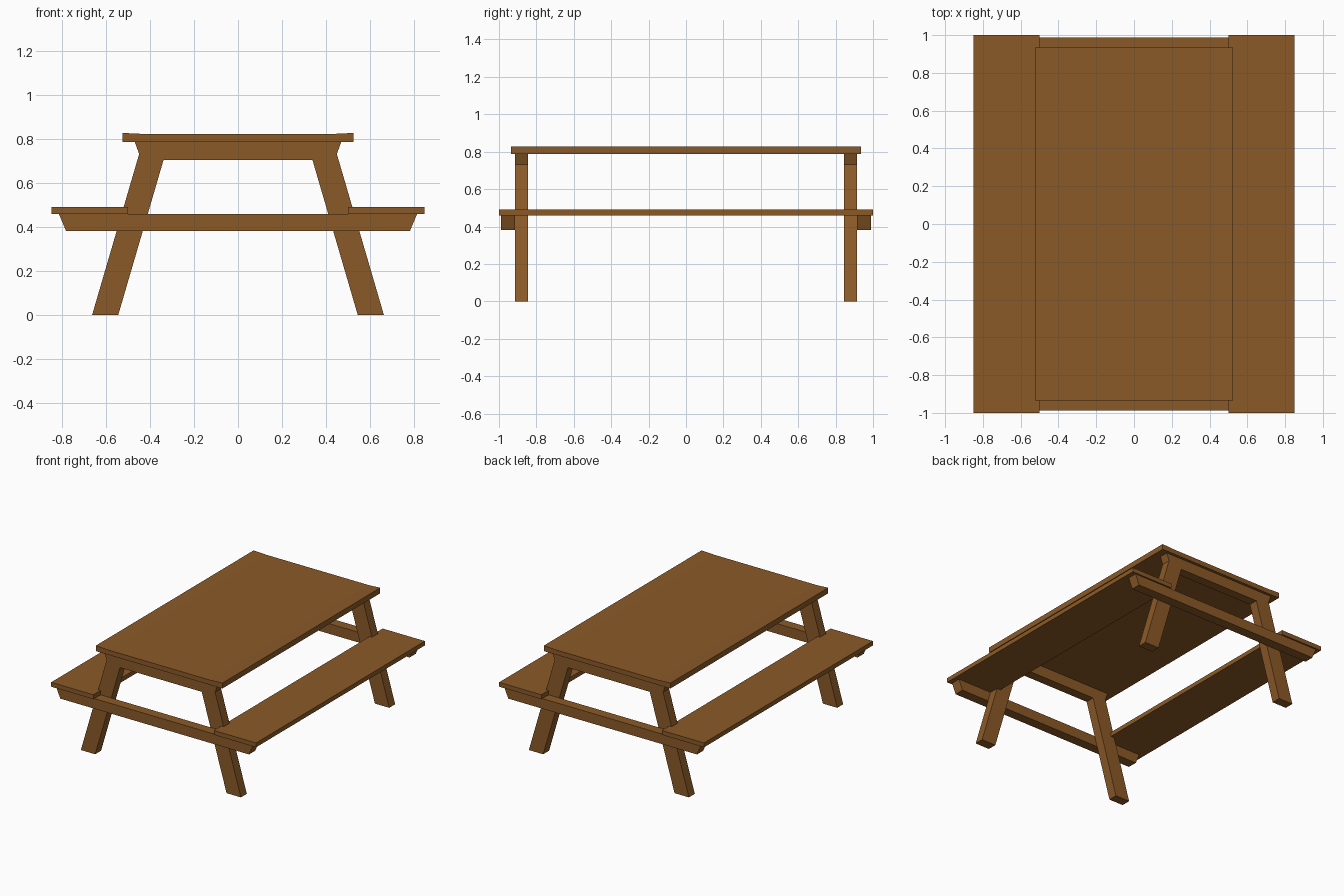
import bpy, bmesh

if "Cube" in bpy.data.objects:
    bpy.data.objects.remove(bpy.data.objects["Cube"])

# One brown wood for everything
wood = bpy.data.materials.new("brown wood")
wood.diffuse_color = (0.258, 0.102, 0.021, 1)
wood.use_nodes = True
wood.node_tree.nodes["Principled BSDF"].inputs["Base Color"].default_value = wood.diffuse_color


def plank(name, profile, y0, y1):
    """Extrude an x-z profile (counter-clockwise from the front) along y."""
    bm = bmesh.new()
    face = bm.faces.new([bm.verts.new((x, y0, z)) for x, z in profile])
    ext = bmesh.ops.extrude_face_region(bm, geom=[face])
    moved = [g for g in ext["geom"] if isinstance(g, bmesh.types.BMVert)]
    bmesh.ops.translate(bm, verts=moved, vec=(0, y1 - y0, 0))
    bmesh.ops.recalc_face_normals(bm, faces=bm.faces)
    mesh = bpy.data.meshes.new(name)
    bm.to_mesh(mesh)
    bm.free()
    mesh.materials.append(wood)
    obj = bpy.data.objects.new(name, mesh)
    bpy.context.collection.objects.link(obj)
    return obj


def beam(name, top, bottom, z0, z1, y0, y1):
    """Cross beam with slanted ends."""
    plank(name, [(-bottom, z0), (bottom, z0), (top, z1), (-top, z1)], y0, y1)


# Table top, very slightly lower in the middle
plank("table_top", [(-0.525, 0.787), (0.525, 0.787), (0.525, 0.828), (0.42, 0.823),
                    (-0.42, 0.823), (-0.525, 0.828)], -0.935, 0.935)

# Seats
for side, s in (("left", -1), ("right", 1)):
    plank(f"{side}_seat", [(s * 0.5, 0.458), (s * 0.85, 0.458),
                           (s * 0.85, 0.491), (s * 0.5, 0.491)], -1, 1)

# End frames: two splayed legs, a beam under the top and a beam under the seats
for end, e in (("front", -1), ("back", 1)):
    ya, yb = sorted((e * 0.844, e * 0.914))
    for side, s in (("left", -1), ("right", 1)):
        plank(f"{end}_{side}_leg", [(s * 0.545, 0), (s * 0.664, 0),
                                    (s * 0.434, 0.787), (s * 0.315, 0.787)], ya, yb)
    beam(f"{end}_top_beam", 0.47, 0.44, 0.705, 0.787, ya, yb)
    ya, yb = sorted((e * 0.914, e * 0.988))
    beam(f"{end}_seat_beam", 0.815, 0.783, 0.382, 0.458, ya, yb)
